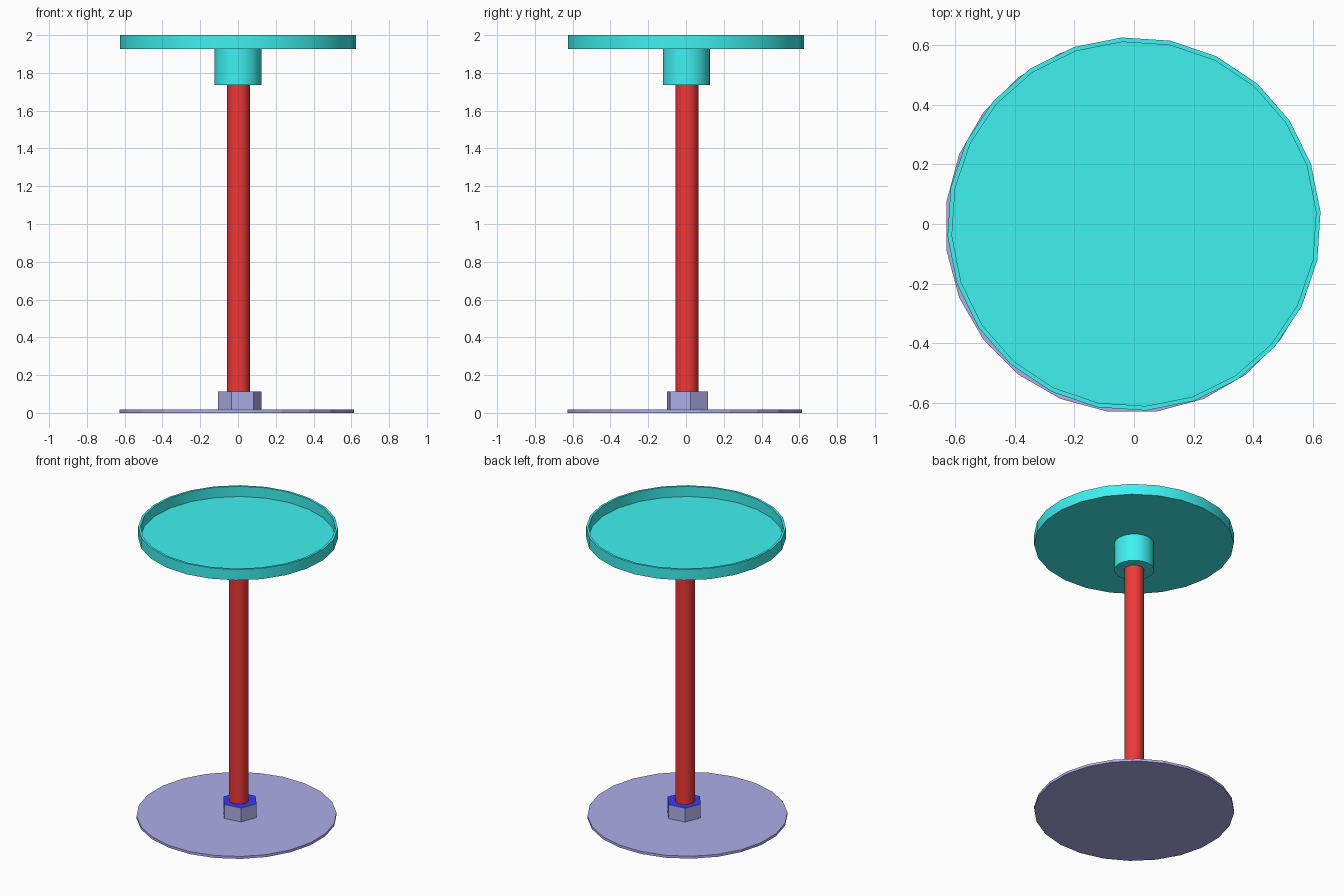
import bpy, bmesh
from math import cos, sin, radians, tau

if "Cube" in bpy.data.objects:
    bpy.data.objects.remove(bpy.data.objects["Cube"])


def material(name, rgb):
    m = bpy.data.materials.new(name)
    m.diffuse_color = (*rgb, 1)
    m.use_nodes = True
    m.node_tree.nodes["Principled BSDF"].inputs["Base Color"].default_value = m.diffuse_color
    return m


def lathe(name, profile, sides, phase, mat, center=(0, 0), smooth=False):
    """Revolve (radius, z) points into a closed solid, capped at both ends."""
    bm = bmesh.new()
    rings = []
    for r, z in profile:
        angles = [radians(phase) + tau * i / sides for i in range(sides)]
        rings.append([bm.verts.new((center[0] + r * cos(a), center[1] + r * sin(a), z))
                      for a in angles])
    for low, high in zip(rings, rings[1:]):
        for i in range(sides):
            j = (i + 1) % sides
            bm.faces.new((low[i], low[j], high[j], high[i]))
    bm.faces.new(rings[0][::-1])
    bm.faces.new(rings[-1])
    bmesh.ops.recalc_face_normals(bm, faces=bm.faces[:])
    mesh = bpy.data.meshes.new(name)
    bm.to_mesh(mesh)
    bm.free()
    mesh.materials.append(mat)
    ob = bpy.data.objects.new(name, mesh)
    bpy.context.collection.objects.link(ob)
    if smooth:
        bpy.ops.object.select_all(action='DESELECT')
        ob.select_set(True)
        bpy.context.view_layer.objects.active = ob
        bpy.ops.object.shade_smooth_by_angle(angle=radians(30))
    return ob


slate = material("slate", (0.42, 0.42, 0.83))
blue = material("blue", (0.04, 0.04, 0.9))
red = material("red", (0.85, 0.04, 0.04))
cyan = material("cyan", (0.05, 0.88, 0.88))

# Thin floor disc
lathe("base_plate", [(0.627, 0), (0.627, 0.017)], 24, 7.5, slate, (-0.0065, -0.0065))

# Hexagonal nut with a blue top face
nut = lathe("hex_nut", [(0.117, 0.017), (0.117, 0.113)], 6, 8, slate, (0.009, 0.008))
nut.data.materials.append(blue)
for face in nut.data.polygons:
    if face.normal.z > 0.9:
        face.material_index = 1

# Pole
lathe("pole", [(0.061, 0.017), (0.061, 1.74)], 24, 0, red, (0.003, 0.005), smooth=True)

# Collar under the tray
lathe("collar", [(0.125, 1.736), (0.125, 1.926)], 24, 3.7, cyan, (0, 0.002), smooth=True)

# Shallow tray with a raised rim
lathe("tray_top", [(0.626, 1.926), (0.626, 2.0), (0.611, 2.0), (0.611, 1.929)],
      24, 3.7, cyan, smooth=True)
